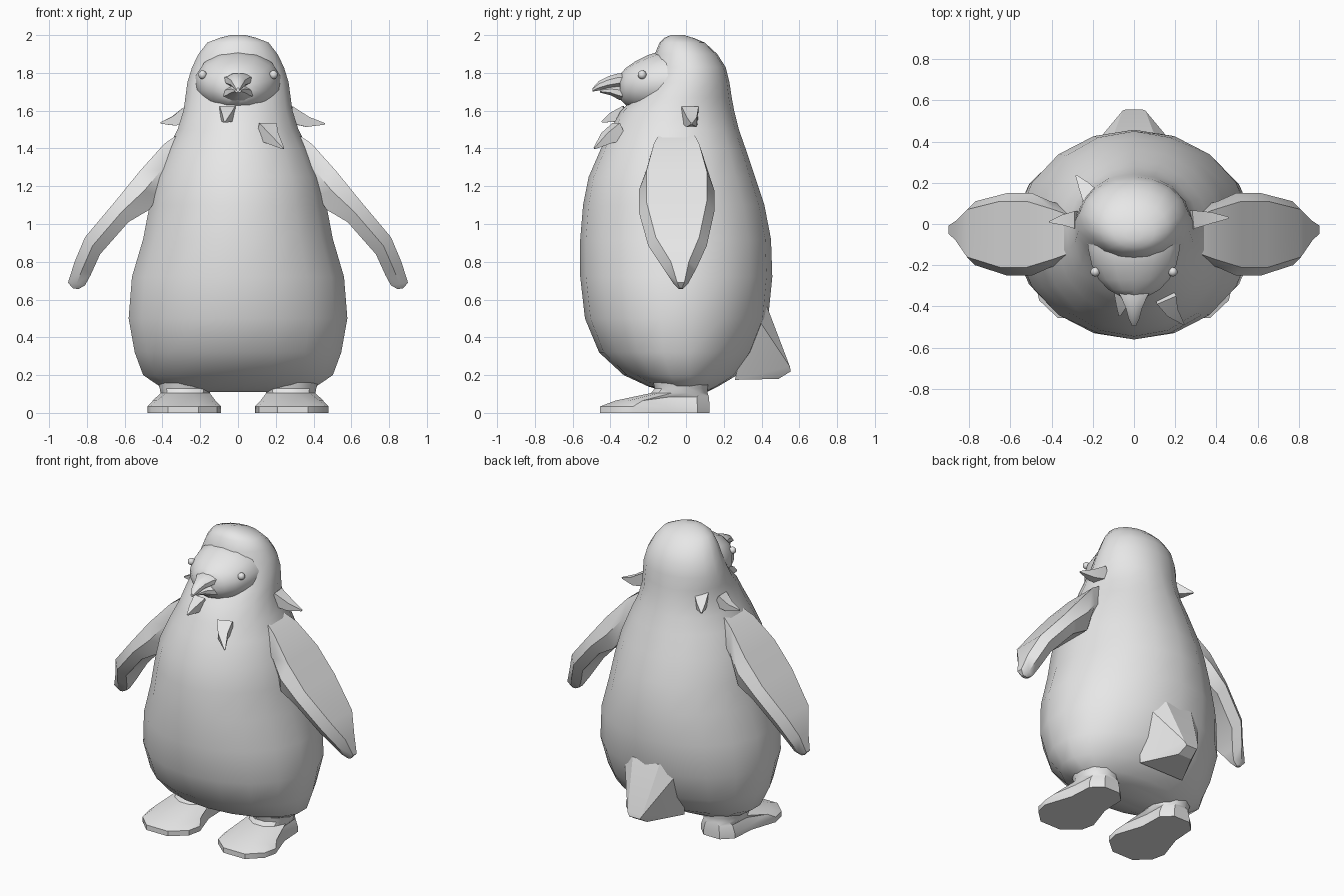
import bpy, bmesh, math
from mathutils import Vector

if "Cube" in bpy.data.objects:
    bpy.data.objects.remove(bpy.data.objects["Cube"])

grey = bpy.data.materials.new("plain grey")
grey.diffuse_color = (0.8, 0.8, 0.8, 1)
grey.use_nodes = True
grey.node_tree.nodes["Principled BSDF"].inputs["Base Color"].default_value = grey.diffuse_color


def finish(name, bm, angle=40):
    bmesh.ops.recalc_face_normals(bm, faces=bm.faces)
    me = bpy.data.meshes.new(name)
    bm.to_mesh(me)
    bm.free()
    me.materials.append(grey)
    ob = bpy.data.objects.new(name, me)
    bpy.context.collection.objects.link(ob)
    bpy.ops.object.select_all(action='DESELECT')
    ob.select_set(True)
    bpy.context.view_layer.objects.active = ob
    bpy.ops.object.shade_smooth_by_angle(angle=math.radians(angle))
    return ob


def loft(name, rings, angle=40):
    """Skin a list of equal-length point rings and cap both ends."""
    bm = bmesh.new()
    vs = [[bm.verts.new(p) for p in r] for r in rings]
    n = len(rings[0])
    for a, b in zip(vs, vs[1:]):
        for i in range(n):
            j = (i + 1) % n
            bm.faces.new((a[i], a[j], b[j], b[i]))
    bm.faces.new(vs[0])
    bm.faces.new(vs[-1])
    return finish(name, bm, angle)


def circle(n):
    return [(math.cos(2 * math.pi * (i + .5) / n), math.sin(2 * math.pi * (i + .5) / n))
            for i in range(n)]


# Body and hood: height, half width, front y, back y
body = [(.11, .36, -.10, .11), (.14, .42, -.20, .17), (.20, .51, -.33, .27), (.32, .555, -.46, .36),
        (.50, .588, -.535, .435), (.72, .57, -.56, .457), (.92, .51, -.56, .45),
        (1.10, .475, -.545, .415), (1.25, .44, -.515, .365), (1.40, .375, -.45, .315),
        (1.50, .325, -.40, .28), (1.60, .293, -.345, .255), (1.67, .283, -.27, .242),
        (1.75, .272, -.215, .23), (1.83, .247, -.18, .21), (1.90, .212, -.165, .165),
        (1.96, .165, -.14, .10), (1.985, .10, -.115, .04), (2.0, .04, -.08, -.01)]
loft("body", [[(w * c, (f + b) / 2 + (b - f) / 2 * s, z) for c, s in circle(18)]
              for z, w, f, b in body])

# Face set into the hood: y, half width, bottom z, top z
face = [(0, .24, 1.58, 1.90), (-.12, .228, 1.58, 1.92), (-.20, .21, 1.59, 1.895),
        (-.27, .175, 1.605, 1.86), (-.32, .125, 1.63, 1.825), (-.35, .07, 1.66, 1.79)]
loft("face", [[(w * c, y, (lo + hi) / 2 + (hi - lo) / 2 * s) for c, s in circle(14)]
              for y, w, lo, hi in face])

# Beak halves: y, half width, bottom z, top z
upper = [(-.30, .10, 1.73, 1.80), (-.36, .065, 1.72, 1.80), (-.41, .042, 1.715, 1.785),
         (-.46, .028, 1.705, 1.76), (-.495, .01, 1.70, 1.72)]
lower = [(-.30, .11, 1.64, 1.74), (-.355, .07, 1.655, 1.735), (-.40, .04, 1.68, 1.73),
         (-.455, .018, 1.695, 1.715)]
for name, prof in (("upper_beak", upper), ("lower_beak", lower)):
    loft(name, [[(w * c, y, (lo + hi) / 2 + (hi - lo) / 2 * s) for c, s in circle(8)]
                for y, w, lo, hi in prof])

# Flipper: outer x, z, inner x, z, front y, back y
flipper = [(.28, 1.50, .25, 1.20, -.17, .07), (.39, 1.425, .42, 1.15, -.21, .11),
           (.52, 1.28, .47, 1.075, -.25, .15), (.65, 1.12, .58, 1.01, -.25, .15),
           (.81, .93, .73, .84, -.20, .11), (.865, .80, .78, .73, -.12, .055),
           (.90, .69, .81, .675, -.065, .01), (.875, .66, .845, .655, -.04, -.015)]
# Foot sole outline, starting at the heel
sole = [(.22, .125), (.34, .125), (.41, .06), (.42, -.10), (.48, -.28), (.46, -.37),
        (.37, -.455), (.21, -.455), (.11, -.37), (.09, -.28), (.15, -.10), (.155, .06)]

for s, side in ((1, "right"), (-1, "left")):
    rings = []
    for ox, oz, ix, iz, f, b in flipper:
        e = min(.04, (b - f) / 4)
        mx, mz = (ox + ix) / 2, (oz + iz) / 2
        rings.append([(s * x, y, z) for x, y, z in (
            (ox, f + e, oz), (ox, b - e, oz), (mx, b, mz),
            (ix, b - e, iz), (ix, f + e, iz), (mx, f, mz))])
    loft(side + "_flipper", rings, 35)

    # Foot: flat sole, sloping instep, ankle rising into the body
    rings = [[(s * x, y, 0) for x, y in sole], [(s * x, y, .034) for x, y in sole],
             [(s * (.285 + (x - .285) * .85), y * .82 if y < 0 else y * .97,
               .065 if y < -.2 else .085) for x, y in sole]]
    for z, k, f, b in ((.105, 1, -.19, .12), (.13, 1.03, -.17, .12), (.20, 1.2, -.19, .13)):
        rings.append([(s * (.28 + .135 * k * math.sin(math.radians(30 * i - 15))),
                       (f + b) / 2 + (b - f) / 2 * math.cos(math.radians(30 * i - 15)), z)
                      for i in range(12)])
    loft(side + "_foot", rings, 35)

    # Eye
    bm = bmesh.new()
    bmesh.ops.create_uvsphere(bm, u_segments=10, v_segments=8, radius=.023)
    bmesh.ops.translate(bm, verts=bm.verts, vec=(s * .188, -.232, 1.79))
    finish(side + "_eye", bm)

# Tail: broad wedge narrowing to a blunt tip
bm = bmesh.new()
for x, y, z in ((.23, .34, .56), (.10, .43, .56), (.055, .55, .245), (.04, .555, .22),
                (.05, .49, .18), (.17, .26, .175), (.19, .28, .35)):
    bm.verts.new((x, y, z))
    bm.verts.new((-x, y, z))
hull = bmesh.ops.convex_hull(bm, input=bm.verts)
bmesh.ops.delete(bm, geom=[v for v in hull["geom_interior"] if isinstance(v, bmesh.types.BMVert)],
                 context='VERTS')
finish("tail", bm, 30)


def tuft(name, base, mid, tip, r):
    """Curved four-sided feather spike."""
    pts = [Vector(p) for p in (base, mid, tip)]
    rings = []
    for p, d, k in ((pts[0], pts[1] - pts[0], r), (pts[1], pts[2] - pts[0], r * .6),
                    (pts[2], pts[2] - pts[1], .004)):
        d.normalize()
        u = d.cross(Vector((0, 0, 1))).normalized()
        v = u.cross(d)
        rings.append([p + k * (a * u + b * v) for a, b in ((1, 1), (-1, 1), (-1, -1), (1, -1))])
    loft(name, rings, 60)


# Loose feather tufts
tuft("right_shoulder_tuft", (.27, .02, 1.58), (.37, .03, 1.54), (.46, .03, 1.53), .045)
tuft("left_shoulder_tuft", (-.27, .02, 1.58), (-.34, .02, 1.545), (-.41, .01, 1.535), .042)
tuft("chest_tuft", (.15, -.35, 1.49), (.18, -.42, 1.455), (.24, -.485, 1.40), .05)
tuft("throat_tuft", (-.055, -.32, 1.585), (-.06, -.39, 1.565), (-.07, -.445, 1.54), .042)
tuft("back_tuft", (-.20, .12, 1.61), (-.24, .18, 1.58), (-.28, .235, 1.565), .045)
